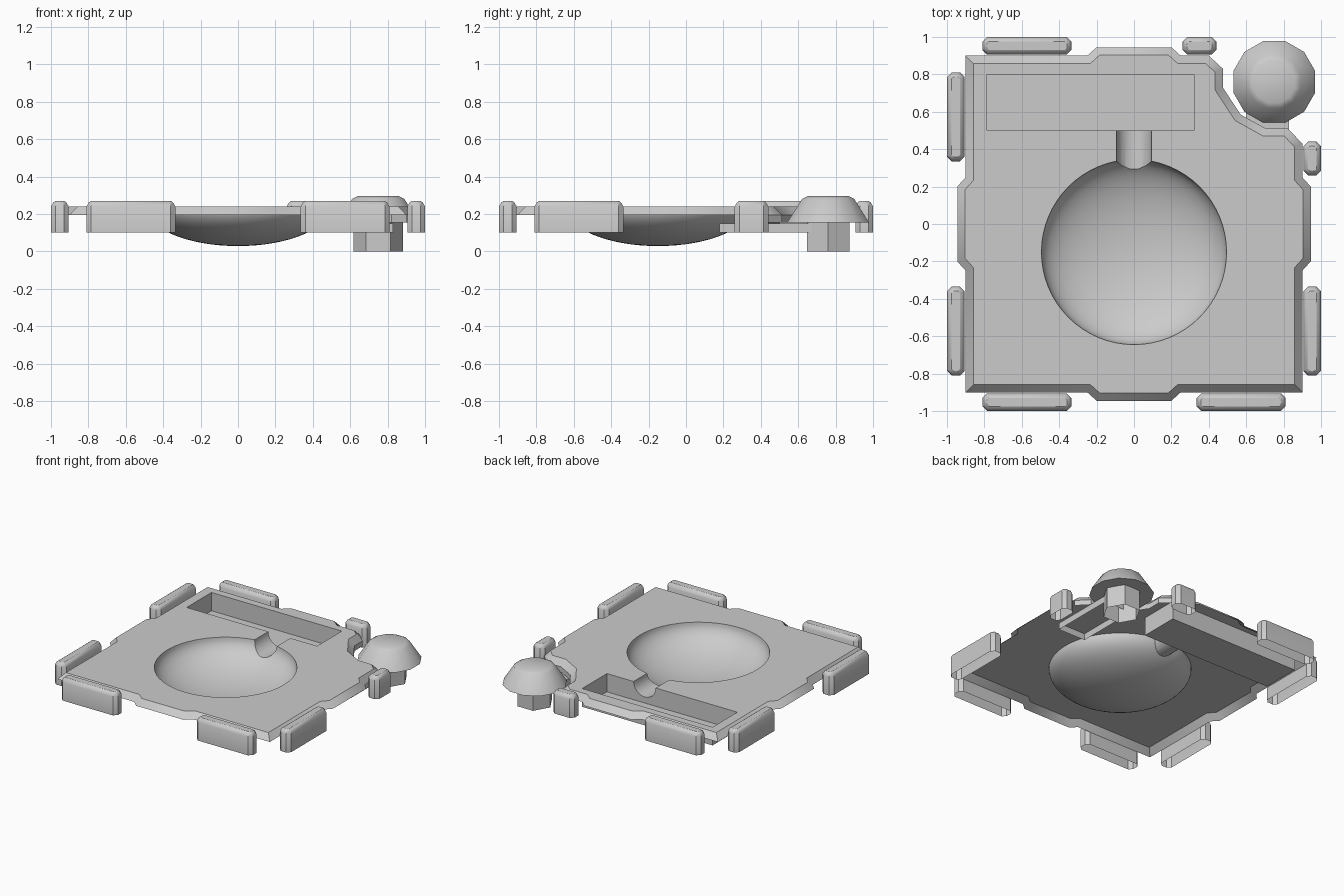
import bpy, bmesh, math
from mathutils import Vector

if "Cube" in bpy.data.objects:
    bpy.data.objects.remove(bpy.data.objects["Cube"])

grey = bpy.data.materials.new("plain_grey")
grey.diffuse_color = (0.6, 0.6, 0.6, 1)
grey.use_nodes = True
grey.node_tree.nodes["Principled BSDF"].inputs["Base Color"].default_value = grey.diffuse_color


def finish(name, bm, smooth=True):
    me = bpy.data.meshes.new(name)
    bm.to_mesh(me)
    bm.free()
    ob = bpy.data.objects.new(name, me)
    bpy.context.collection.objects.link(ob)
    me.materials.append(grey)
    if smooth:
        smooth_object(ob)
    return ob


def smooth_object(ob):
    bpy.ops.object.select_all(action='DESELECT')
    ob.select_set(True)
    bpy.context.view_layer.objects.active = ob
    bpy.ops.object.shade_smooth_by_angle(angle=math.radians(35))


def loft(name, rings, top=True, bottom=False, smooth=True):
    """Skin a stack of counter-clockwise rings of 3D points."""
    bm = bmesh.new()
    vs = [[bm.verts.new(p) for p in r] for r in rings]
    n = len(vs[0])
    for a, b in zip(vs, vs[1:]):
        for i in range(n):
            j = (i + 1) % n
            bm.faces.new((a[i], a[j], b[j], b[i]))
    if top:
        bm.faces.new(vs[-1])
    if bottom:
        bm.faces.new(vs[0][::-1])
    return finish(name, bm, smooth)


def ring(pts, z):
    return [(x, y, z) for x, y in pts]


def inset(pts, d):
    """Mitred inward offset of a counter-clockwise outline."""
    out = []
    n = len(pts)
    for i in range(n):
        a, p, b = (Vector(pts[k % n]) for k in (i - 1, i, i + 1))
        e, f = (p - a).normalized(), (b - p).normalized()
        n1, n2 = Vector((-e.y, e.x)), Vector((-f.y, f.x))
        m = (n1 + n2) / (1 + n1.dot(n2))
        out.append(tuple(p + m * d))
    return out


def ngon(cx, cy, r, n, start=0.0):
    return [(cx + r * math.cos(start + math.tau * i / n),
             cy + r * math.sin(start + math.tau * i / n)) for i in range(n)]


def rect(x0, x1, y0, y1, c=0.0):
    if not c:
        return [(x0, y0), (x1, y0), (x1, y1), (x0, y1)]
    return [(x0 + c, y0), (x1 - c, y0), (x1, y0 + c), (x1, y1 - c),
            (x1 - c, y1), (x0 + c, y1), (x0, y1 - c), (x0, y0 + c)]


# plate outline: a tab on each side and a notch in the back right corner
notch = [(.90, .43), (.82, .513), (.70, .513), (.57, .585),
         (.475, .73), (.475, .83), (.40, .90)]
outline = [(-.9, -.9), (-.25, -.9), (-.2, -.945), (.2, -.945), (.25, -.9),
           (.9, -.9), (.9, -.25), (.945, -.2), (.945, .2), (.9, .25)]
outline += notch
outline += [(.25, .9), (.2, .945), (-.2, .945), (-.25, .9), (-.9, .9),
            (-.9, .25), (-.945, .2), (-.945, -.2), (-.9, -.25)]
plate = loft("top_plate", [ring(outline, -.3), ring(outline, .195),
                           ring(inset(outline, .042), .24)],
             bottom=True, smooth=False)

# cutters: bowl, tray and the channel joining them
bpy.ops.mesh.primitive_uv_sphere_add(segments=64, ring_count=32, radius=1,
                                     location=(0, -.15, .2405))
bowl = bpy.context.object
bowl.name = "bowl_cutter"
bowl.scale = (.495, .495, .212)
bpy.ops.mesh.primitive_cylinder_add(vertices=24, radius=.094, depth=.4,
                                    location=(0, .4, .2405),
                                    rotation=(math.pi / 2, 0, 0))
channel = bpy.context.object
channel.name = "channel_cutter"
tray_pts = rect(-.785, .32, .5, .8)
tray = loft("tray_cutter", [ring(tray_pts, .10), ring(tray_pts, .5)],
            bottom=True, smooth=False)
bpy.context.view_layer.objects.active = plate
for cutter in (bowl, channel, tray):
    cutter.hide_render = True
    mod = plate.modifiers.new("cut", 'BOOLEAN')
    mod.operation = 'DIFFERENCE'
    mod.solver = 'EXACT'
    mod.object = cutter
    bpy.ops.object.modifier_apply(modifier=mod.name)
    bpy.data.objects.remove(cutter)

# keep only the pressed sheet, dropping the block below it
bm = bmesh.new()
bm.from_mesh(plate.data)
low = [f for f in bm.faces if any(v.co.z < -.2 for v in f.verts)]
bmesh.ops.delete(bm, geom=low, context='FACES')
bm.to_mesh(plate.data)
bm.free()
plate.data.materials.clear()
plate.data.materials.append(grey)
smooth_object(plate)

# short wall hanging under the notch
bm = bmesh.new()
cols = [[bm.verts.new((x, y, z)) for z in (.155, .195)] for x, y in notch]
for a, b in zip(cols, cols[1:]):
    bm.faces.new((a[0], b[0], b[1], a[1]))
finish("notch_wall", bm)


# rounded edge pads, open underneath
def pad(name, x0, x1, y0, y1):
    pts = rect(x0, x1, y0, y1, .025)
    loft(name, [ring(pts, .10), ring(pts, .24), ring(inset(pts, .012), .261),
                ring(inset(pts, .024), .27)])


for side, s in (("left", -1), ("right", 1)):
    lo, hi = sorted((s * .335, s * .81))
    pad("front_pad_" + side, lo, hi, -1, -.905)
    lo, hi = sorted((s * .905, s))
    pad(side + "_pad_front", lo, hi, -.81, -.335)
pad("back_pad_left", -.81, -.335, .905, 1)
pad("back_pad_right", .26, .44, .905, 1)
pad("left_pad_back", -1, -.905, .335, .81)
pad("right_pad_back", .905, 1, .26, .44)

# corner knob: twelve-sided cap on a hollow six-sided stem
kx, ky = .75, .76
half = math.pi / 12
loft("knob_cap", [ring(ngon(kx, ky, r, 12, half), z) for r, z in
                  ((.12, .157), (.226, .155), (.145, .28), (.115, .295))])
stem = ngon(kx, ky, .132, 6)
loft("knob_stem", [ring(stem, 0), ring(stem, .16)], top=False)

# shallow channel cover beneath the knob, open underneath
arm = rect(.60, .83, .18, .68)
loft("knob_arm", [ring(arm, .10), ring(arm, .15)])
